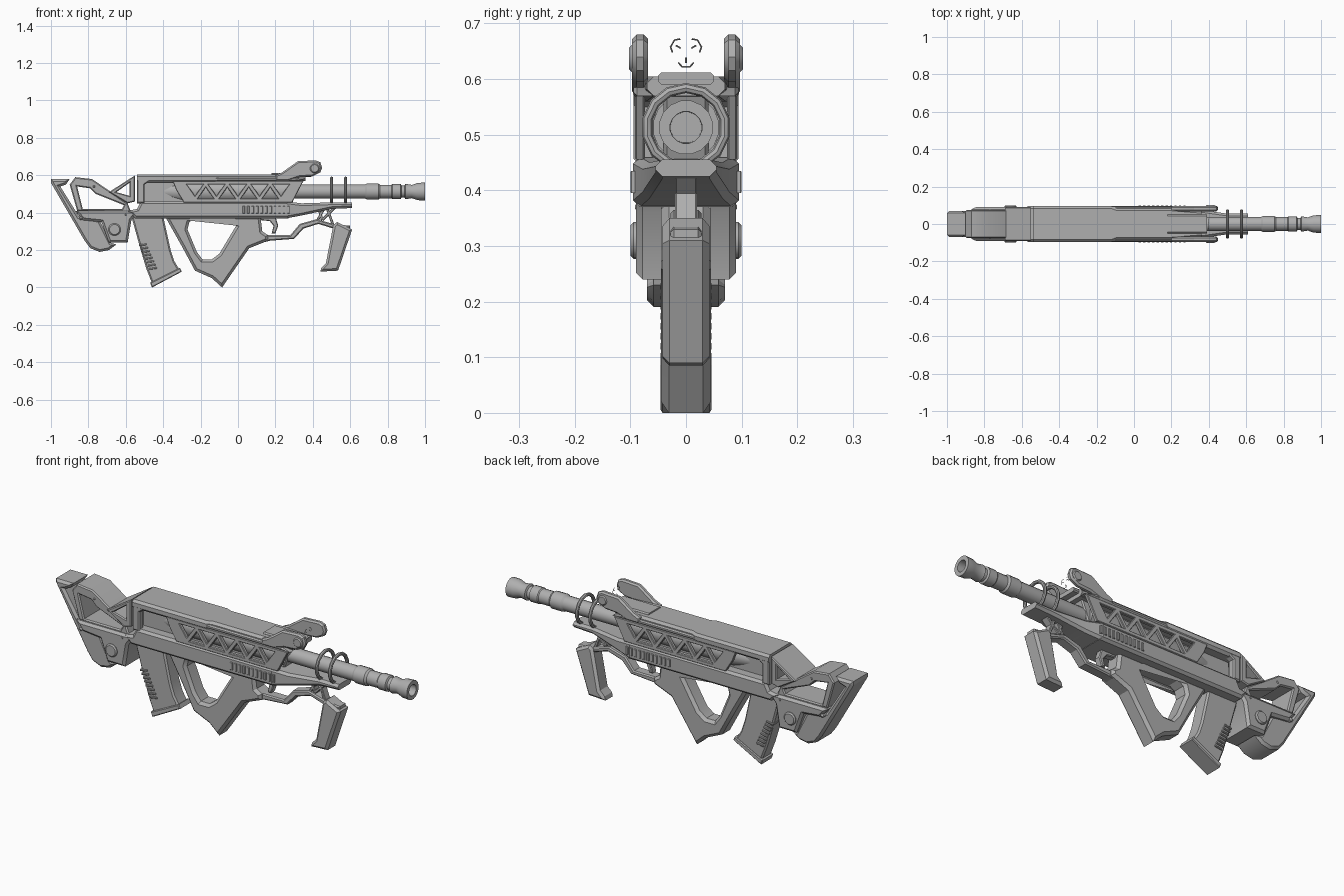
import bpy, bmesh, math
from mathutils import Matrix, Vector

cube = bpy.data.objects.get("Cube")
if cube:
    bpy.data.objects.remove(cube, do_unlink=True)

GREY = .43
metal = bpy.data.materials.new("plain_grey")
metal.use_nodes = True
metal.diffuse_color = (GREY, GREY, GREY, 1)
metal.node_tree.nodes["Principled BSDF"].inputs["Base Color"].default_value = (GREY, GREY, GREY, 1)

AXIS = .513  # height of the barrel axis
built = []


def add_object(name, mesh):
    mesh.materials.clear()
    mesh.materials.append(metal)
    obj = bpy.data.objects.new(name, mesh)
    bpy.context.scene.collection.objects.link(obj)
    built.append(obj)
    return obj


def add_bmesh(name, bm):
    bmesh.ops.recalc_face_normals(bm, faces=bm.faces)
    mesh = bpy.data.meshes.new(name)
    bm.to_mesh(mesh)
    bm.free()
    return add_object(name, mesh)


def prism(name, outline, half, holes=(), bevel=.006, y=0):
    """Side profile in x and z, extruded across y with chamfered edges."""
    curve = bpy.data.curves.new(name + "_profile", 'CURVE')
    curve.dimensions = '2D'
    curve.fill_mode = 'BOTH'
    curve.extrude = half - bevel
    curve.bevel_depth = bevel
    curve.bevel_resolution = 0
    curve.offset = -bevel
    for loop in [outline, *holes]:
        spline = curve.splines.new('POLY')
        spline.points.add(len(loop) - 1)
        for point, (px, pz) in zip(spline.points, loop):
            point.co = (px, pz, 0, 1)
        spline.use_cyclic_u = True
    helper = bpy.data.objects.new(name + "_helper", curve)
    bpy.context.scene.collection.objects.link(helper)
    graph = bpy.context.evaluated_depsgraph_get()
    mesh = bpy.data.meshes.new_from_object(helper.evaluated_get(graph))
    bpy.data.objects.remove(helper, do_unlink=True)
    bm = bmesh.new()
    bm.from_mesh(mesh)
    bpy.data.meshes.remove(mesh)
    bmesh.ops.remove_doubles(bm, verts=bm.verts, dist=.0001)
    bm.transform(Matrix.Translation((0, y, 0)) @ Matrix.Rotation(math.pi / 2, 4, 'X'))
    return add_bmesh(name, bm)


def pair(name, outline, inner, outer, **options):
    """The same prism on both sides, between two distances from the middle."""
    for side, sign in (("left", 1), ("right", -1)):
        prism(f"{name}_{side}", outline, (outer - inner) / 2, y=sign * (inner + outer) / 2, **options)


def skin(name, rings):
    """Joins rings of points into a closed body."""
    bm = bmesh.new()
    loops = [[bm.verts.new(p) for p in ring] for ring in rings]
    count = len(loops[0])
    for a, b in zip(loops, loops[1:]):
        for i in range(count):
            j = (i + 1) % count
            bm.faces.new((a[i], a[j], b[j], b[i]))
    bm.faces.new(loops[0])
    bm.faces.new(loops[-1])
    return add_bmesh(name, bm)


def lathe(name, profile, sides=16):
    turns = [math.tau * (i + .5) / sides for i in range(sides)]
    return skin(name, [[(x, r * math.cos(t), AXIS + r * math.sin(t)) for t in turns] for x, r in profile])


def loft(name, sections, c=.012):
    """Chamfered rectangles (x, half width, bottom, top) joined along x."""
    rings = []
    for x, h, lo, hi in sections:
        ring = [(h - c, lo), (h, lo + c), (h, hi - c), (h - c, hi)]
        ring += [(-a, b) for a, b in reversed(ring)]
        rings.append([(x, a, b) for a, b in ring])
    return skin(name, rings)


def disc(name, x, z, radius, half):
    bm = bmesh.new()
    bmesh.ops.create_cone(bm, cap_ends=True, segments=20, radius1=radius, radius2=radius, depth=half * 2)
    bmesh.ops.bevel(bm, geom=[e for e in bm.edges if e.is_boundary or abs(e.verts[0].co.z - e.verts[1].co.z) < .001],
                    offset=.006, segments=1, affect='EDGES')
    bm.transform(Matrix.Translation((x, 0, z)) @ Matrix.Rotation(math.pi / 2, 4, 'X'))
    return add_bmesh(name, bm)


def bar(start, end, width):
    """Outline of a straight strip between two points."""
    a, b = Vector(start), Vector(end)
    n = (b - a).orthogonal().normalized() * width / 2
    return [tuple(p) for p in (a + n, b + n, b - n, a - n)]


# Stock
prism("butt_and_heel", [(-1, .58), (-.9, .58), (-.92, .55), (-.95, .54), (-.85, .38), (-.74, .36), (-.68, .24),
      (-.65, .23), (-.69, .2), (-.74, .19), (-.79, .21), (-.82, .25), (-1, .56)], .07, bevel=.012)
prism("stock_block", [(-.87, .41), (-.53, .41), (-.57, .36), (-.59, .24), (-.69, .24), (-.73, .35), (-.83, .36)],
      .09, bevel=.012)
prism("cheek_frame", [(-.9, .55), (-.87, .59), (-.78, .58), (-.59, .45), (-.57, .4), (-.86, .41)], .075,
      holes=[[(-.86, .54), (-.79, .53), (-.76, .5), (-.61, .44), (-.62, .42), (-.83, .42)]])
prism("rear_gusset", [(-.69, .51), (-.55, .6), (-.55, .46), (-.59, .45)], .09,
      holes=[[(-.65, .51), (-.58, .56), (-.58, .49)]], bevel=.005)
disc("stock_pin", -.66, .31, .033, .1)
for x, z in ((-.77, .54), (-.84, .37), (-.6, .39)):
    disc("stock_rivet", x, z, .009, .092 if z < .5 else .078)

# Receiver
prism("lower_beam", [(-.52, .46), (.27, .46), (.27, .37), (-.55, .37), (-.59, .41), (-.54, .42)], .095, bevel=.012)
loft("front_rail", [(.26, .095, .37, .46), (.34, .078, .385, .45), (.5, .055, .42, .455), (.61, .055, .425, .455)])
prism("receiver_core", [(-.52, .45), (.29, .45), (.34, .58), (-.52, .58)], .04)
pair("window_frame", [(-.54, .59), (.3, .59), (.36, .57), (-.47, .57), (-.5, .55), (-.5, .45), (-.54, .45)],
     .055, .094)
lathe("bolt_carrier", [(-.5, .02), (-.37, .045), (-.3, .06), (.29, .06)])
loft("top_cover", [(-.54, .095, .56, .605), (-.12, .095, .56, .605), (-.09, .083, .56, .605),
                   (.2, .083, .56, .605), (.36, .07, .57, .605)])
loft("cover_plate", [(.18, .05, .59, .612), (.39, .05, .59, .612)], c=.006)

# Side trusses and vents
PITCH = .115
gaps = []
for i in range(5):
    x = -.23 + i * PITCH
    gaps.append([(x - .042, .55), (x + .042, .55), (x, .49)])
    if i < 4:
        x += PITCH / 2
        gaps.append([(x - .042, .475), (x + .042, .475), (x, .535)])
pair("side_truss", [(-.35, .57), (.35, .57), (.29, .455), (-.29, .455), (-.33, .52)], .074, .092,
     holes=gaps, bevel=.003)
for i in range(11):
    x = .03 + i * .024
    prism("beam_vent", bar((x, .395), (x, .435), .013), .1, bevel=.002)

# Sight arms
pair("sight_arm", [(.2, .6), (.235, .615), (.32, .675), (.415, .68), (.44, .67), (.45, .64), (.44, .615),
                   (.4, .595), (.33, .59), (.27, .57), (.2, .57)], .068, .097, bevel=.008)
for sign in (1, -1):
    pin = disc("sight_pin", .41, .637, .026, .017)
    pin.location.y = sign * .085

# Floating sight mark
strokes = [[(-.014, .63), (-.007, .622), (.007, .622), (.014, .63)], [(0, .629), (0, .639)]]
mark = bpy.data.curves.new("sight_mark_path", 'CURVE')
mark.dimensions = '3D'
mark.bevel_depth = .0015
mark.bevel_resolution = 0
for turn in range(3):
    spin = Matrix.Rotation(turn * math.tau / 3, 2)
    for stroke in strokes:
        spline = mark.splines.new('POLY')
        spline.points.add(len(stroke) - 1)
        for point, (a, b) in zip(spline.points, stroke):
            v = spin @ Vector((a, b - .65))
            point.co = (.4, v.x, v.y + .65, 1)
holder = bpy.data.objects.new("sight_mark_helper", mark)
bpy.context.scene.collection.objects.link(holder)
mark_mesh = bpy.data.meshes.new_from_object(holder.evaluated_get(bpy.context.evaluated_depsgraph_get()))
bpy.data.objects.remove(holder, do_unlink=True)
add_object("sight_mark", mark_mesh)

# Barrel, muzzle and rings
lathe("barrel", [(.25, .038), (.68, .038), (.69, .044), (.75, .044), (.76, .037), (.82, .037), (.825, .041),
                 (.87, .041), (.875, .032), (.89, .032), (.895, .042), (.93, .036), (.96, .047), (1, .049),
                 (1, .029), (.94, .028)])
for x in (.5, .575):
    bpy.ops.mesh.primitive_torus_add(major_segments=14, minor_segments=8, major_radius=.071, minor_radius=.009,
                                     location=(x, 0, AXIS), rotation=(0, math.pi / 2, 0))
    ring = bpy.context.object
    ring.name = "barrel_ring"
    ring.data.materials.append(metal)
    built.append(ring)

# Thumbhole grip, guard and trigger
prism("rear_grip", [(-.39, .38), (-.3, .22), (-.23, .09), (-.14, .05), (-.085, 0), (-.03, .08), (.06, .21),
                    (.16, .25), (.16, .28), (.13, .3), (.12, .38)], .045, bevel=.014,
      holes=[[(-.26, .35), (-.23, .37), (-.03, .37), (-.01, .33), (-.1, .18), (-.14, .15), (-.19, .15),
              (-.22, .19), (-.27, .31)]])
prism("trigger_guard", [(.13, .24), (.13, .28), (.28, .28), (.33, .34), (.42, .365), (.51, .34), (.6, .33),
                        (.6, .31), (.51, .315), (.43, .34), (.35, .315), (.3, .26), (.17, .25)], .028)
prism("trigger", [(.12, .38), (.2, .38), (.215, .33), (.2, .29), (.18, .29), (.19, .33), (.17, .355), (.12, .36)],
      .018, bevel=.004)

# Front grip and its struts
prism("front_grip", [(.51, .335), (.53, .35), (.61, .31), (.535, .09), (.44, .085), (.445, .105), (.47, .13)],
      .042, bevel=.012)
for a, b in (((.42, .35), (.47, .44)), ((.47, .44), (.51, .33)), ((.43, .43), (.45, .36)), ((.45, .36), (.52, .43))):
    prism("grip_strut", bar(a, b, .014), .02, bevel=.003)

# Magazine with ribs
prism("magazine", [(-.57, .38), (-.52, .2), (-.49, .1), (-.455, .01), (-.31, .09), (-.34, .14), (-.36, .2),
                   (-.4, .38)], .04, bevel=.008)
prism("magazine_foot", [(-.46, 0), (-.3, .085), (-.31, .105), (-.47, .025)], .046, bevel=.004)
for i in range(8):
    x, z = -.53 + i * .008, .225 - i * .018
    prism("magazine_rib", bar((x, z), (x + .04, z + .006), .009), .046, bevel=.002)

# Smooth shading on round parts, sharp edges kept
bpy.ops.object.select_all(action='DESELECT')
for obj in built:
    obj.select_set(True)
bpy.context.view_layer.objects.active = built[0]
bpy.ops.object.shade_smooth_by_angle(angle=math.radians(30))
